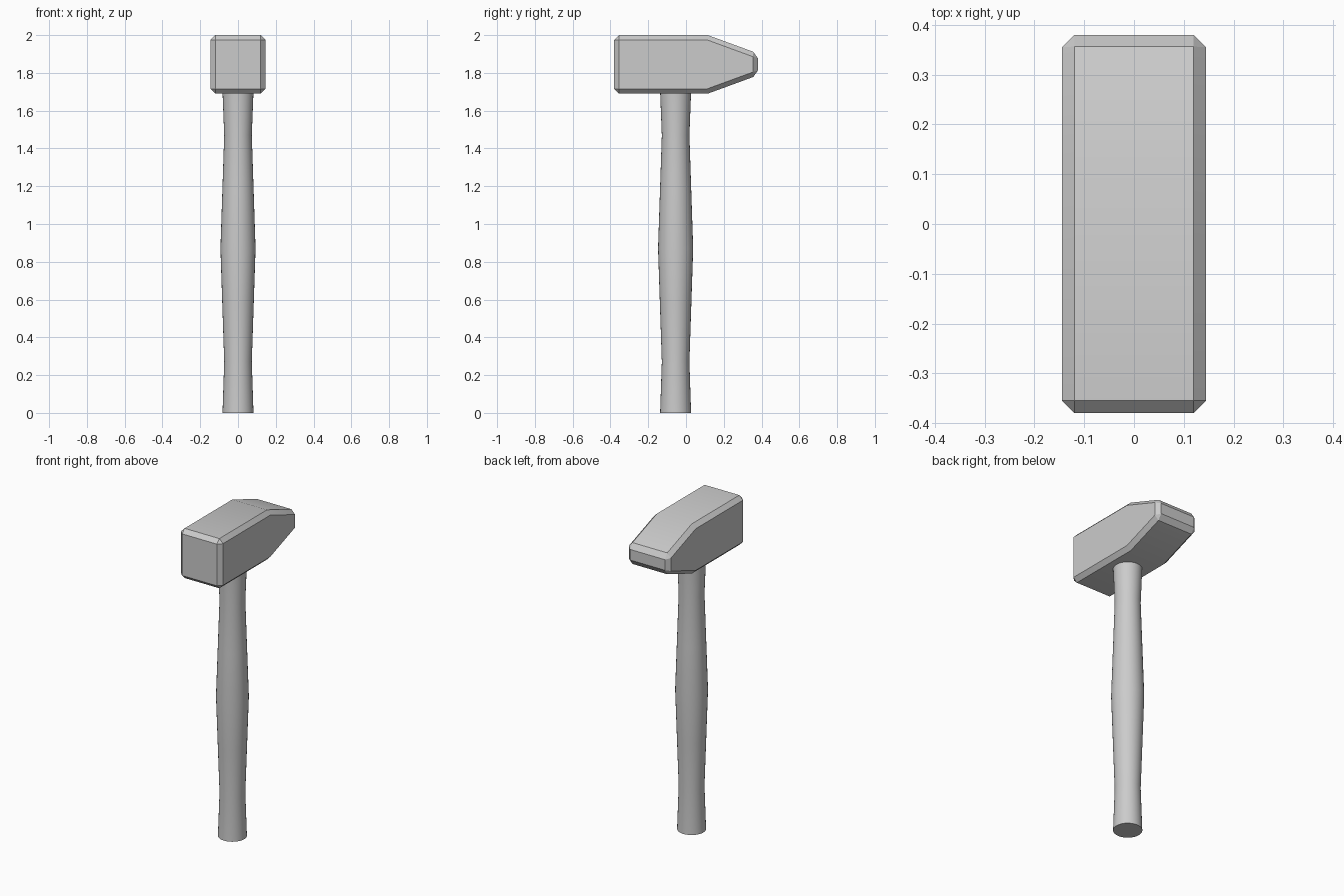
import bpy, bmesh, math

if "Cube" in bpy.data.objects:
    bpy.data.objects.remove(bpy.data.objects["Cube"])

def make_object(name, bm, angle):
    bmesh.ops.recalc_face_normals(bm, faces=bm.faces)
    mesh = bpy.data.meshes.new(name)
    bm.to_mesh(mesh)
    bm.free()
    obj = bpy.data.objects.new(name, mesh)
    bpy.context.collection.objects.link(obj)
    bpy.ops.object.select_all(action='DESELECT')
    obj.select_set(True)
    bpy.context.view_layer.objects.active = obj
    bpy.ops.object.shade_smooth_by_angle(angle=math.radians(angle))
    return obj

# Hammer head: side profile (y, z) extruded across x, hard edges chamfered
profile = [(-0.38, 1.69), (0.115, 1.69), (0.38, 1.787),
           (0.38, 1.903), (0.115, 2.0), (-0.38, 2.0)]
bm = bmesh.new()
face = bm.faces.new([bm.verts.new((-0.145, y, z)) for y, z in profile])
ext = bmesh.ops.extrude_face_region(bm, geom=[face])
for v in ext['geom']:
    if isinstance(v, bmesh.types.BMVert):
        v.co.x = 0.145
bmesh.ops.recalc_face_normals(bm, faces=bm.faces)
hard = [e for e in bm.edges if e.calc_face_angle() > math.radians(30)]
bmesh.ops.bevel(bm, geom=hard, offset=0.025, segments=1, profile=0.5, affect='EDGES')
make_object("hammer_head", bm, 25)

# Handle: lathed grip, (radius, z) rings with a swell in the middle
rings = [(0.082, 0), (0.073, 0.27), (0.083, 0.57), (0.093, 0.87),
         (0.083, 1.17), (0.073, 1.47), (0.082, 1.70)]
SIDES = 32
bm = bmesh.new()
loops = [[bm.verts.new((r * math.cos(math.tau * i / SIDES),
                        -0.055 + r * math.sin(math.tau * i / SIDES), z))
          for i in range(SIDES)] for r, z in rings]
for a, b in zip(loops, loops[1:]):
    for i in range(SIDES):
        j = (i + 1) % SIDES
        bm.faces.new((a[i], a[j], b[j], b[i]))
bm.faces.new(loops[0])
bm.faces.new(loops[-1])
make_object("handle", bm, 30)
